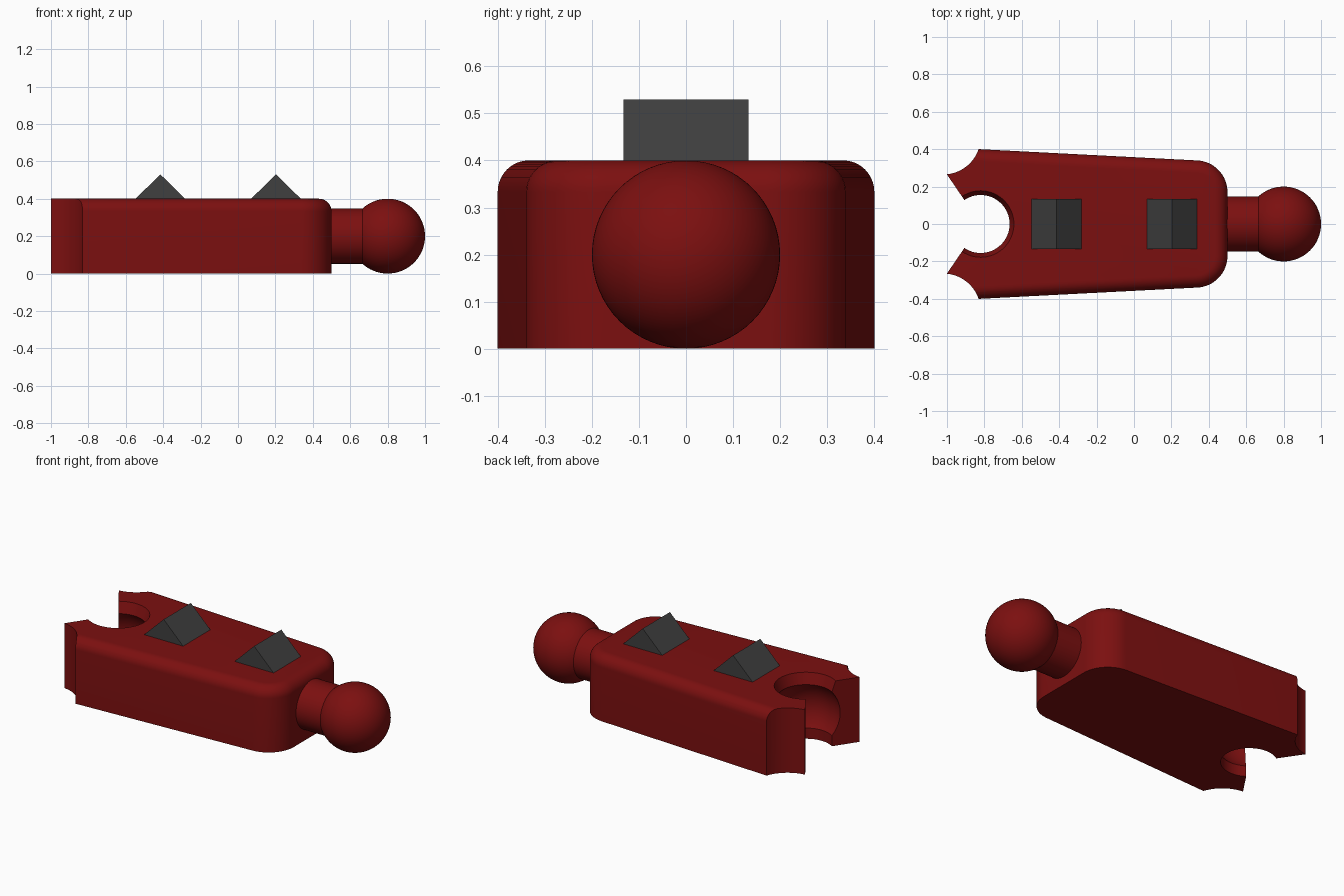
import bpy, bmesh, math
from mathutils import Matrix

if "Cube" in bpy.data.objects:
    bpy.data.objects.remove(bpy.data.objects["Cube"])


def material(name, rgb):
    m = bpy.data.materials.new(name)
    m.diffuse_color = (*rgb, 1)
    m.use_nodes = True
    m.node_tree.nodes["Principled BSDF"].inputs["Base Color"].default_value = m.diffuse_color
    return m


RED = material("dark red", (0.2, 0.005, 0.005))
GREY = material("charcoal", (0.05, 0.05, 0.05))


def make(name, bm, mat=RED, smooth=True):
    bmesh.ops.recalc_face_normals(bm, faces=bm.faces[:])
    me = bpy.data.meshes.new(name)
    bm.to_mesh(me)
    bm.free()
    ob = bpy.data.objects.new(name, me)
    bpy.context.collection.objects.link(ob)
    me.materials.append(mat)
    if smooth:
        shade(ob)
    return ob


def shade(ob):
    bpy.ops.object.select_all(action='DESELECT')
    ob.select_set(True)
    bpy.context.view_layer.objects.active = ob
    bpy.ops.object.shade_smooth_by_angle(angle=math.radians(30))


def loft(rings):
    """Closed solid through rings of equal point count."""
    bm = bmesh.new()
    vs = [[bm.verts.new(p) for p in r] for r in rings]
    n = len(vs[0])
    for a, b in zip(vs, vs[1:]):
        for i in range(n):
            j = (i + 1) % n
            bm.faces.new((a[i], a[j], b[j], b[i]))
    bm.faces.new(vs[0][::-1])
    bm.faces.new(vs[-1])
    return bm


def ring(cx, cy, r, z, n=64):
    return [(cx + r * math.cos(2 * math.pi * i / n),
             cy + r * math.sin(2 * math.pi * i / n), z) for i in range(n)]


# Tapered body outline with two rounded corners, shrunk by inset
SLOPE = math.atan(0.06 / 1.16)
CORNER = 0.17


def outline(inset, z):
    r = CORNER - inset
    arc = []
    for i in range(17):
        a = (math.pi / 2 - SLOPE) * i / 16
        arc.append((0.33 + r * math.cos(a), 0.17 + r * math.sin(a)))
    x, y = arc[-1]
    half = arc + [(-1.0, y + (x + 1.0) * math.tan(SLOPE))]
    pts = [(px, -py) for px, py in reversed(half)] + half
    return [(px, py, z) for px, py in pts]


# Body with a rounded top edge
F = 0.067
rings = [outline(0, 0)]
for i in range(11):
    a = math.pi / 2 * i / 10
    rings.append(outline(F * (1 - math.cos(a)), 0.4 - F + F * math.sin(a)))
body = make("body", loft(rings), smooth=False)

# Cutters: socket, mouth and scooped end corners
SX, HOLE, BALL = -0.82, 0.155, 0.205
start = math.acos(HOLE / BALL)
profile = [(HOLE, -0.1)]
for i in range(17):
    a = -start + 2 * start * i / 16
    profile.append((BALL * math.cos(a), 0.2 + BALL * math.sin(a)))
profile += [(0.178, 0.4), (0.188, 0.43)]
cutters = [make("socket_cutter", loft([ring(SX, 0, r, z) for r, z in profile]))]
wedge = [(SX, 0), (-1.1, 0.412), (-1.1, -0.412)]
cutters.append(make("mouth_cutter", loft([[(x, y, z) for x, y in wedge] for z in (-0.1, 0.5)])))
for s in (-1, 1):
    cutters.append(make("corner_cutter",
                        loft([ring(-1.02, s * 0.465, 0.2, z, 96) for z in (-0.1, 0.5)])))

bpy.context.view_layer.objects.active = body
for c in cutters:
    mod = body.modifiers.new("cut", 'BOOLEAN')
    mod.operation = 'DIFFERENCE'
    mod.solver = 'EXACT'
    mod.object = c
    bpy.ops.object.modifier_apply(modifier=mod.name)
for c in cutters:
    bpy.data.objects.remove(c)
shade(body)

# Neck and ball joint
bm = bmesh.new()
bmesh.ops.create_cone(bm, cap_ends=True, segments=64, radius1=0.148, radius2=0.148, depth=0.26,
                      matrix=Matrix.Translation((0.58, 0, 0.2)) @ Matrix.Rotation(math.pi / 2, 4, 'Y'))
make("neck", bm)
bm = bmesh.new()
bmesh.ops.create_uvsphere(bm, u_segments=64, v_segments=32, radius=0.2,
                          matrix=Matrix.Translation((0.8, 0, 0.2)))
make("ball", bm)

# Triangular ridges on top
for i, x in enumerate((-0.415, 0.203)):
    tri = [(x - 0.133, 0.4), (x + 0.133, 0.4), (x, 0.53)]
    make(f"ridge_{i + 1}", loft([[(px, y, pz) for px, pz in tri] for y in (-0.133, 0.133)]),
         GREY, smooth=False)
